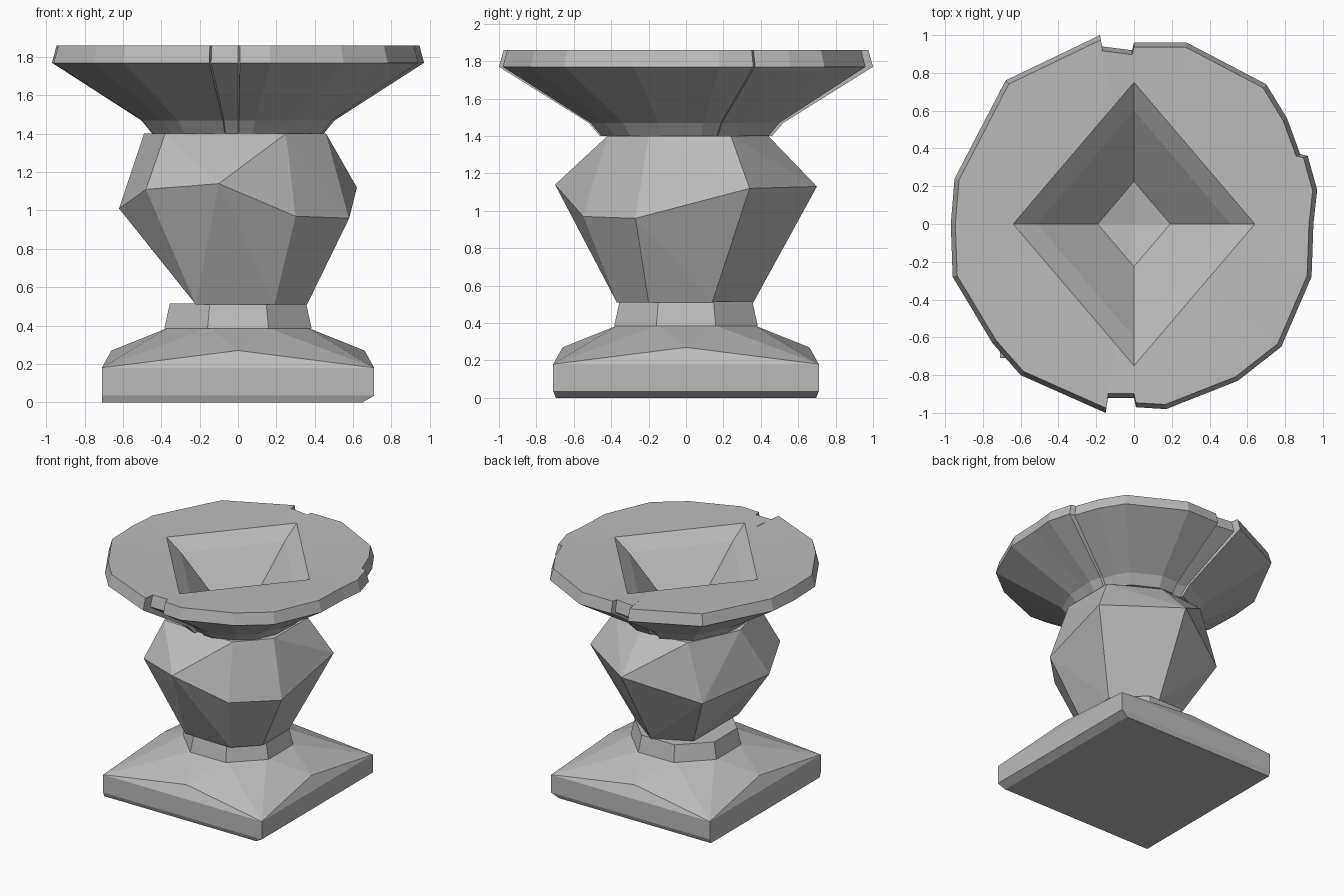
import bpy, bmesh
from math import atan2, cos, sin, hypot, pi

cube = bpy.data.objects.get("Cube")
if cube:
    bpy.data.objects.remove(cube, do_unlink=True)

stone = bpy.data.materials.new("grey stone")
stone.use_nodes = True
GREY = (0.5, 0.5, 0.5, 1)
stone.diffuse_color = GREY
stone.node_tree.nodes["Principled BSDF"].inputs["Base Color"].default_value = GREY


def finish(name, bm):
    bmesh.ops.recalc_face_normals(bm, faces=bm.faces[:])
    mesh = bpy.data.meshes.new(name)
    bm.to_mesh(mesh)
    bm.free()
    mesh.materials.append(stone)
    obj = bpy.data.objects.new(name, mesh)
    bpy.context.collection.objects.link(obj)
    return obj


def hull(name, points):
    """Faceted stone block: convex hull of its corner points."""
    bm = bmesh.new()
    for p in points:
        bm.verts.new(p)
    res = bmesh.ops.convex_hull(bm, input=bm.verts[:])
    loose = [v for v in bm.verts if not v.link_faces]
    bmesh.ops.delete(bm, geom=loose, context='VERTS')
    bmesh.ops.dissolve_limit(bm, angle_limit=0.01, verts=bm.verts[:], edges=bm.edges[:])
    return finish(name, bm)


def octagon(r, z):
    return [(r * cos((i + .5) * pi / 4), r * sin((i + .5) * pi / 4), z) for i in range(8)]


def level(pairs, z):
    return [(x, y, z) for x, y in pairs]


# Square plinth with raised edge middles and one worn lower edge
H = 0.71
corners = [(sx * H, sy * H) for sx in (-1, 1) for sy in (-1, 1)]
plinth = level(corners, 0.18) + level(corners, 0.035)
plinth += [(min(x, 0.65), y * 0.98, 0) for x, y in corners]
plinth += level([(0.66, 0), (-0.66, 0), (0, 0.66), (0, -0.66)], 0.27)
hull("plinth", plinth + octagon(0.39, 0.39))

# Short neck
hull("neck", octagon(0.415, 0.385) + octagon(0.385, 0.515))

# Rough-hewn body
belly = [(-.1, -.7, 1.14), (.3, -.55, .97), (.58, -.27, .96), (.62, .34, 1.12),
         (.09, .7, 1.13), (-.44, .42, .95), (-.62, -.18, 1.01), (-.48, -.52, 1.11)]
foot = [(-.22, -.36), (.19, -.37), (.36, -.2), (.36, .14), (.06, .36), (-.22, .22)]
shoulder = [(-.38, -.4), (.25, -.42), (.46, -.2), (.46, .24), (.1, .44), (-.3, .4), (-.49, 0)]
hull("body", belly + level(foot, 0.51) + level(shoulder, 1.4))

# Bowl: chipped outline lofted up the outside, over the rim and down a funnel
rim = [(.97, .18), (.92, .36), (.88, .37), (.81, .56), (.7, .74), (.28, .96), (0, .96),
       (-.01, .92), (-.17, .94), (-.18, 1), (-.68, .76), (-.95, .24), (-.97, 0),
       (-.96, -.28), (-.75, -.63), (-.6, -.8), (-.15, -1), (-.14, -.92), (0, -.92),
       (.01, -.97), (.17, -.98), (.55, -.83), (.78, -.65), (.94, -.28), (.95, 0)]


def scaled(k, z):
    return [(x * k, y * k, z) for x, y in rim]


def diamond(k, z):
    ring = []
    for x, y in rim:
        a = atan2(y, x)
        r = k / (abs(cos(a)) / 0.64 + abs(sin(a)) / 0.75)
        ring.append((r * cos(a), r * sin(a), z))
    return ring


rings = [scaled(0.46, 1.4), scaled(0.52, 1.47), scaled(1, 1.77), scaled(0.975, 1.86),
         diamond(1, 1.85), diamond(0.8, 1.76), diamond(0.3, 1.46)]
bm = bmesh.new()
loops = [[bm.verts.new(p) for p in ring] for ring in rings]
n = len(rim)
for a, b in zip(loops, loops[1:]):
    for i in range(n):
        j = (i + 1) % n
        bm.faces.new((a[i], a[j], b[j], b[i]))
bm.faces.new(loops[0])
tip = bm.verts.new((0, 0, 1.42))
for i in range(n):
    bm.faces.new((loops[-1][i], loops[-1][(i + 1) % n], tip))
finish("bowl", bm)
